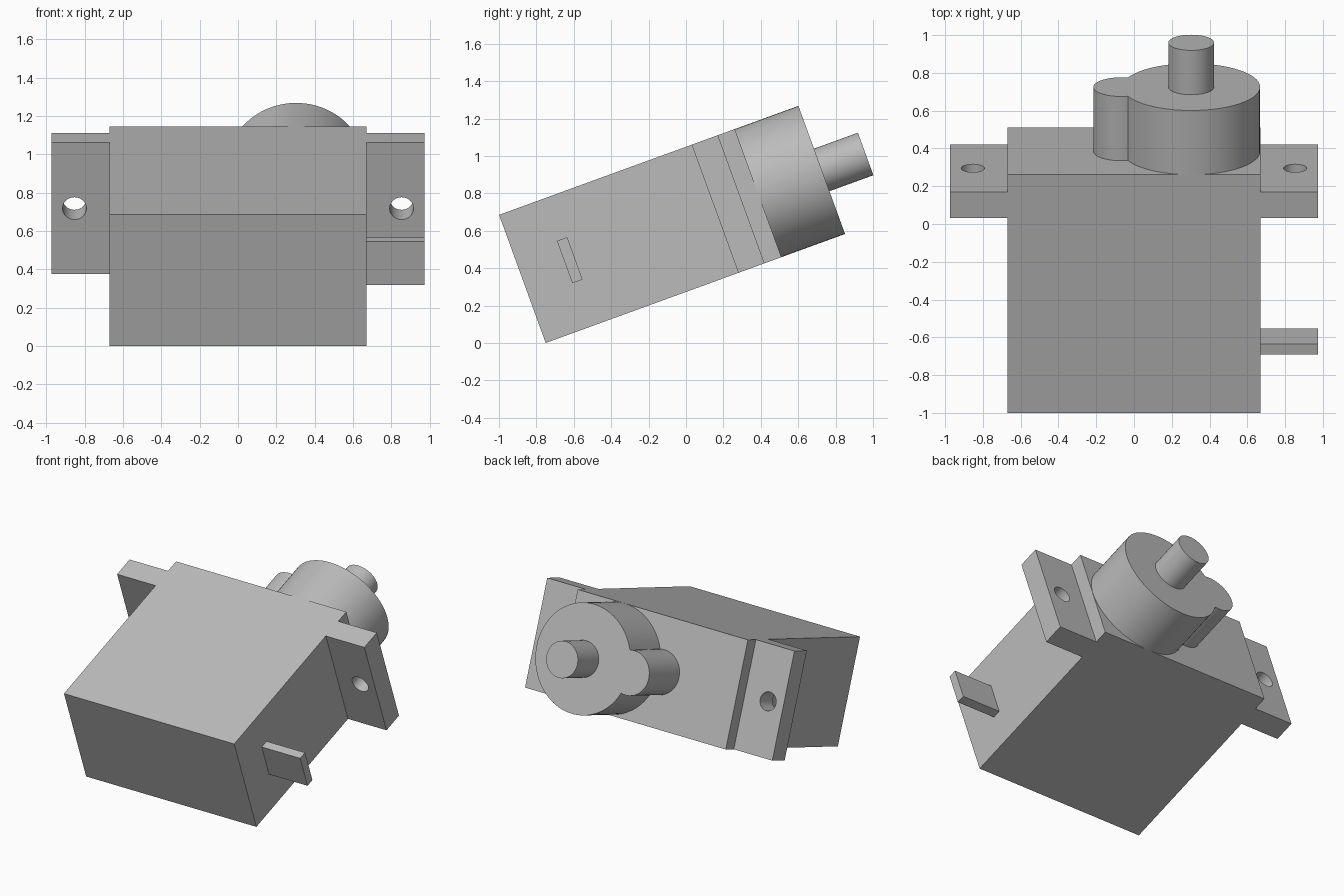
import bpy, bmesh
from math import radians, pi, cos, sin, acos
from mathutils import Vector

if "Cube" in bpy.data.objects:
    bpy.data.objects.remove(bpy.data.objects["Cube"], do_unlink=True)

grey = bpy.data.materials.new("plain_grey")
grey.use_nodes = True
colour = (0.5, 0.5, 0.5, 1)
grey.diffuse_color = colour
grey.node_tree.nodes["Principled BSDF"].inputs["Base Color"].default_value = colour

# Shared dimensions: local x is width, y runs along the shaft, z is height
TILT = radians(20)
HALF_W = 0.67
HEIGHT = 0.729
MID = HEIGHT / 2
CASE_END = 1.341
HUB_X, HUB_R = 0.303, MID
BUMP_X, BUMP_R = -0.067, 0.148


def arc(x, z, r, start, end, n):
    """Points of an arc in the width/height plane."""
    return [(x + r * cos(start + (end - start) * i / n),
             z + r * sin(start + (end - start) * i / n)) for i in range(n + 1)]


def circle(x, z, r, n=64):
    return arc(x, z, r, 0, 2 * pi, n)[:-1]


def rect(x0, x1, z0, z1):
    return [(x0, z0), (x1, z0), (x1, z1), (x0, z1)]


def extrude(name, loops, y0, y1):
    """Fill an outline (with optional holes) and extrude it along the shaft axis."""
    bm = bmesh.new()
    for loop in loops:
        vs = [bm.verts.new((x, y0, z)) for x, z in loop]
        for i, v in enumerate(vs):
            bm.edges.new((v, vs[i - 1]))
    if len(loops) > 1:
        bmesh.ops.triangle_fill(bm, use_beauty=True, edges=bm.edges[:])
    else:
        bm.faces.new(bm.verts[:])
    ext = bmesh.ops.extrude_face_region(bm, geom=bm.faces[:], use_keep_orig=True)
    moved = [g for g in ext["geom"] if isinstance(g, bmesh.types.BMVert)]
    bmesh.ops.translate(bm, verts=moved, vec=Vector((0, y1 - y0, 0)))
    bmesh.ops.recalc_face_normals(bm, faces=bm.faces[:])
    mesh = bpy.data.meshes.new(name)
    bm.to_mesh(mesh)
    bm.free()
    mesh.materials.append(grey)
    ob = bpy.data.objects.new(name, mesh)
    bpy.context.collection.objects.link(ob)
    ob.rotation_euler.x = TILT
    ob.location = (0, -0.75, 0)
    bpy.ops.object.select_all(action='DESELECT')
    ob.select_set(True)
    bpy.context.view_layer.objects.active = ob
    bpy.ops.object.shade_smooth_by_angle(angle=radians(30))
    return ob


# Main case
extrude("case", [rect(-HALF_W, HALF_W, 0, HEIGHT)], 0, CASE_END)

# Mounting ears with screw holes
for name, s in (("left_ear", 1), ("right_ear", -1)):
    x0, x1 = sorted((s * HALF_W, s * 0.973))
    extrude(name, [rect(x0, x1, 0, HEIGHT), circle(s * 0.853, MID, 0.062, 48)],
            1.096, 1.245)

# Gear hub: large disc merged with a small bump
d = HUB_X - BUMP_X
a = (d * d + HUB_R ** 2 - BUMP_R ** 2) / (2 * d)
big, small = acos(a / HUB_R), acos((d - a) / BUMP_R)
outline = (arc(HUB_X, MID, HUB_R, big - pi, pi - big, 72)
           + arc(BUMP_X, MID, BUMP_R, small, 2 * pi - small, 36)[1:-1])
extrude("gear_hub", [outline], CASE_END, 1.703)

# Output shaft
extrude("output_shaft", [circle(HUB_X, MID, 0.121)], 1.703, 1.953)

# Cable tab on the left side
extrude("cable_tab", [rect(HALF_W, 0.973, 0.251, 0.492)], 0.243, 0.301)
